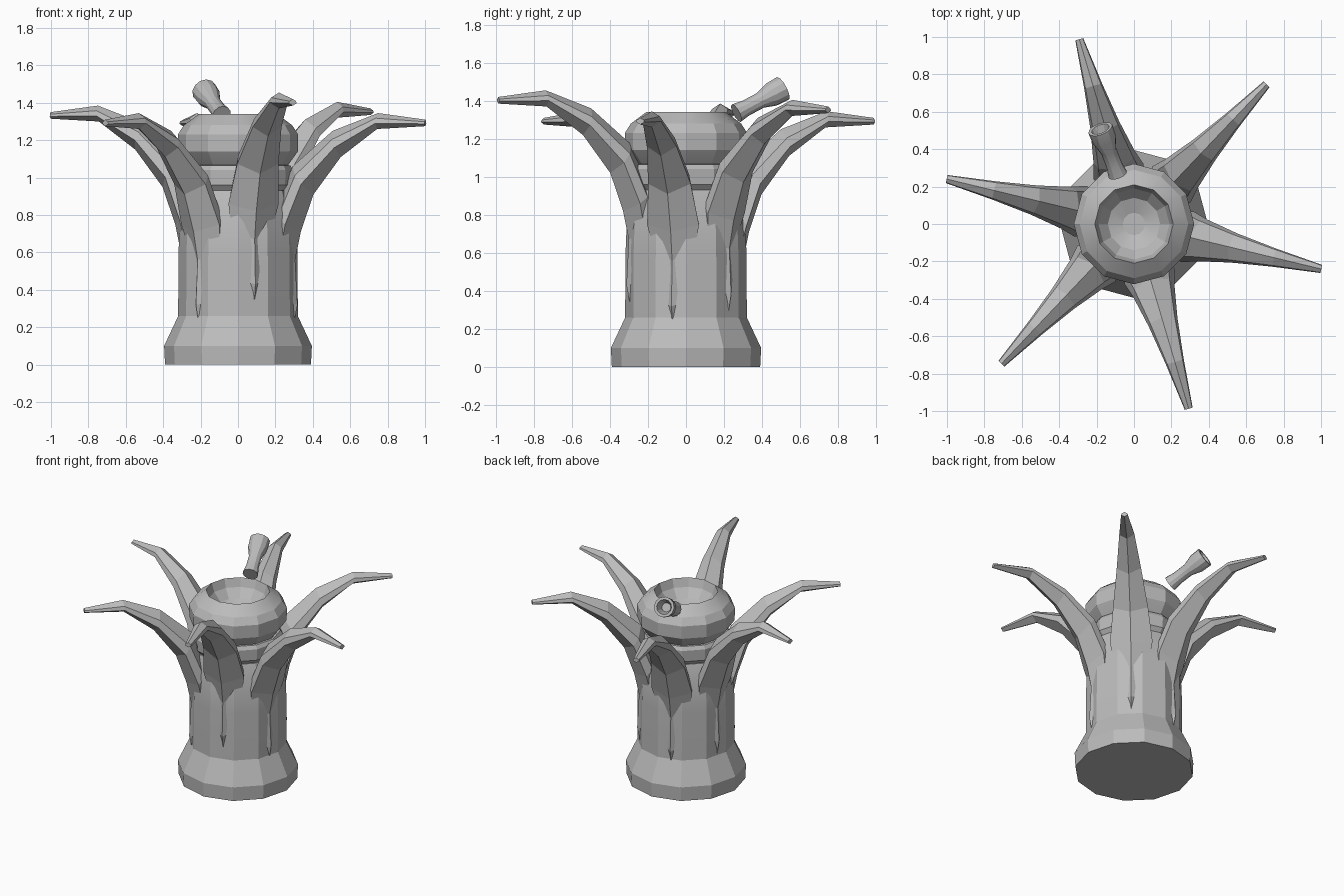
import bpy, bmesh
from math import radians, cos, sin, tau
from mathutils import Vector, Matrix

if "Cube" in bpy.data.objects:
    bpy.data.objects.remove(bpy.data.objects["Cube"])

GREY = (0.5, 0.5, 0.5, 1)
grey = bpy.data.materials.new("stone grey")
grey.use_nodes = True
grey.diffuse_color = GREY
grey.node_tree.nodes["Principled BSDF"].inputs["Base Color"].default_value = GREY


def loft(name, rings, closed_loop=False):
    """Skin a list of equal-sized point rings and cap the two ends."""
    bm = bmesh.new()
    rows = [[bm.verts.new(p) for p in ring] for ring in rings]
    n = len(rows[0])
    for a, b in zip(rows, rows[1:]):
        for i in range(n):
            j = (i + 1) % n
            bm.faces.new((a[i], a[j], b[j], b[i]))
    bm.faces.new(rows[0])
    bm.faces.new(rows[-1])
    bmesh.ops.recalc_face_normals(bm, faces=bm.faces)
    mesh = bpy.data.meshes.new(name)
    bm.to_mesh(mesh)
    bm.free()
    mesh.materials.append(grey)
    obj = bpy.data.objects.new(name, mesh)
    bpy.context.collection.objects.link(obj)
    return obj


def lathe(name, profile, sides=12):
    """Revolve (radius, height) points around z."""
    return loft(name, [[(r * cos(tau * i / sides), r * sin(tau * i / sides), z)
                        for i in range(sides)] for r, z in profile])


def smooth(obj, angle):
    bpy.ops.object.select_all(action="DESELECT")
    obj.select_set(True)
    bpy.context.view_layer.objects.active = obj
    bpy.ops.object.shade_smooth_by_angle(angle=radians(angle))


# Trunk with a flared foot
trunk = lathe("trunk", [(0.39, 0), (0.395, 0.1), (0.32, 0.26), (0.318, 0.6),
                        (0.31, 0.8), (0.27, 0.93)])

# Collar under the bowl
collar = lathe("collar", [(0.24, 0.9), (0.255, 0.92), (0.29, 0.96), (0.295, 1.04),
                          (0.28, 1.065), (0.24, 1.07)])

# Hollow bowl
bowl = lathe("bowl", [(0.24, 1.04), (0.27, 1.07), (0.32, 1.14), (0.322, 1.23),
                      (0.29, 1.28), (0.21, 1.34), (0.19, 1.28), (0.14, 1.22), (0.06, 1.19)])

# Hollow spout with a flared mouth, leaning up and back from the bowl
spout = lathe("spout", [(0.052, 0), (0.043, 0.06), (0.043, 0.15), (0.065, 0.22),
                        (0.068, 0.29), (0.05, 0.29), (0.03, 0.22)])
start, end = Vector((-0.087, 0.265, 1.335)), Vector((-0.177, 0.5, 1.46))
spout.matrix_world = (Matrix.Translation(start)
                      @ (end - start).to_track_quat("Z", "Y").to_matrix().to_4x4())

# Curling leaves: outer ridge (r, z), inner ridge (r, z), half width
LEAF = [((0.29, 0.18), (0.2, 0.2), 0.02),
        ((0.327, 0.36), (0.2, 0.4), 0.05),
        ((0.314, 0.6), (0.16, 0.72), 0.11),
        ((0.345, 0.75), (0.2, 0.86), 0.14),
        ((0.415, 0.95), (0.3, 1.1), 0.115),
        ((0.565, 1.15), (0.52, 1.29), 0.08),
        ((0.765, 1.3), (0.77, 1.385), 0.05),
        ((1.03, 1.315), (1.03, 1.35), 0.022)]


def leaf_ring(outer, inner, half_width, lift):
    o, i = (Vector((p[0], 0, p[1] + lift)) for p in (outer, inner))
    side = Vector((0, half_width, 0))
    low, high = o.lerp(i, 0.36), o.lerp(i, 0.68)
    return [o, low + side, high + side * 0.85, i, high - side * 0.85, low - side]


for k, lift in enumerate((0.02, -0.04, 0, -0.04, 0.07, -0.04)):
    leaf = loft(f"leaf_{k + 1}", [leaf_ring(*s, lift) for s in LEAF])
    leaf.rotation_euler.z = radians(46.5 + 60 * k)

for part in (trunk, collar, bowl, spout):
    smooth(part, 20)
